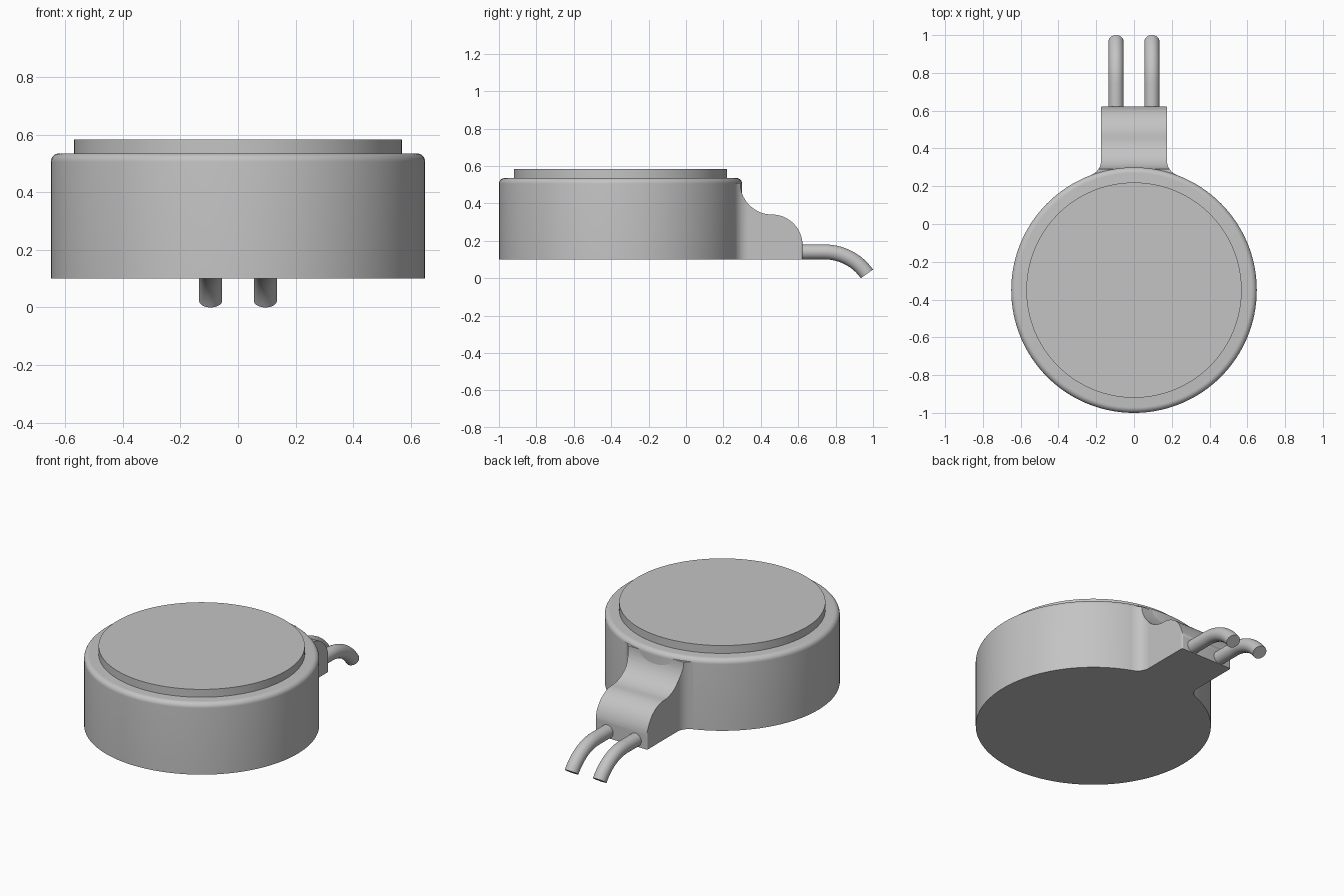
import bpy
from math import sin, cos, pi, radians, sqrt

cube = bpy.data.objects.get("Cube")
if cube:
    bpy.data.objects.remove(cube)

grey = bpy.data.materials.new("plain grey")
grey.use_nodes = True
colour = (0.55, 0.55, 0.55, 1)
grey.diffuse_color = colour
grey.node_tree.nodes["Principled BSDF"].inputs["Base Color"].default_value = colour


def loft(name, rings):
    """Skin a list of equal rings and cap both ends."""
    n = len(rings[0])
    faces = [list(range(n))[::-1], [(len(rings) - 1) * n + i for i in range(n)]]
    for r in range(len(rings) - 1):
        for i in range(n):
            j = (i + 1) % n
            faces.append([r * n + i, r * n + j, (r + 1) * n + j, (r + 1) * n + i])
    mesh = bpy.data.meshes.new(name)
    mesh.from_pydata([p for ring in rings for p in ring], [], faces)
    mesh.materials.append(grey)
    obj = bpy.data.objects.new(name, mesh)
    bpy.context.collection.objects.link(obj)
    return obj


def smooth(obj):
    bpy.ops.object.select_all(action='DESELECT')
    obj.select_set(True)
    bpy.context.view_layer.objects.active = obj
    bpy.ops.object.shade_smooth_by_angle(angle=radians(30))


CY, R, BASE, TOP, EDGE = -0.35, 0.65, 0.10, 0.535, 0.03


def disc(name, profile, n=128):
    return loft(name, [[(r * cos(2 * pi * i / n), CY + r * sin(2 * pi * i / n), z)
                        for i in range(n)] for r, z in profile])


# Round housing with a filleted top rim
rim = [(R - EDGE + EDGE * cos(a), TOP - EDGE + EDGE * sin(a))
       for a in [pi / 2 * k / 8 for k in range(9)]]
housing = disc("housing", [(R, BASE)] + rim)

# Raised plate on top
plate = disc("top_plate", [(0.57, TOP - 0.005), (0.57, 0.583)])

# Cable neck: plan half-width and S-shaped height along y
HALF, FILLET = 0.175, 0.08
fx = HALF + FILLET
fy = CY + sqrt((R + FILLET) ** 2 - fx ** 2)
y_touch = CY + (fy - CY) * R / (R + FILLET)
END, CORNER = 0.623, 0.01


def half_width(y):
    if y < y_touch:
        return fx * R / (R + FILLET) - (y_touch - y) * 0.3
    if y < fy:
        return fx - sqrt(FILLET ** 2 - (fy - y) ** 2)
    over = max(0, y - (END - CORNER))
    return HALF - CORNER + sqrt(max(0, CORNER ** 2 - over ** 2))


Y0, YM, ZM, Z0 = 0.29, 0.46, 0.34, 0.51


def height(y):
    if y <= Y0:
        return Z0
    if y <= YM:
        return Z0 - sqrt(max(0, (YM - Y0) ** 2 - (YM - y) ** 2))
    r = END - YM
    return ZM - r + sqrt(max(0, r * r - (y - YM) ** 2))


steps = [pi / 2 * k / 16 for k in range(17)]
stations = {0.1, y_touch, Y0, END - CORNER / 2}
stations |= {y_touch + (fy - y_touch) * k / 8 for k in range(9)}
stations |= {YM - (YM - Y0) * cos(a) for a in steps}
stations |= {YM + (END - YM) * sin(a) for a in steps}
ys = []
for y in sorted(stations):
    if not ys or y - ys[-1] > 0.0005:
        ys.append(y)
rings = []
for y in ys:
    w, h = half_width(y), height(y)
    rings.append([(w, y, BASE), (-w, y, BASE), (-w, y, h), (w, y, h)][::-1])
neck = loft("cable_neck", rings)

# Two wires leaving the neck and bending down
WIRE, BEND, DROP = 0.04, 0.275, radians(55)
wires = []
for side, x in (("left", 0.095), ("right", -0.095)):
    path = [(0.55, 0.14, 0)]
    for k in range(17):
        a = DROP * k / 16
        path.append((0.742 + BEND * sin(a), 0.14 - BEND * (1 - cos(a)), a))
    wires.append(loft(side + "_wire", [
        [(x - WIRE * cos(t), y + WIRE * sin(t) * sin(a), z + WIRE * sin(t) * cos(a))
         for t in [2 * pi * i / 32 for i in range(32)]] for y, z, a in path]))

# Consistent outward normals, then smooth shading with sharp edges kept
for obj in [housing, plate, neck] + wires:
    bpy.context.view_layer.objects.active = obj
    bpy.ops.object.mode_set(mode='EDIT')
    bpy.ops.mesh.select_all(action='SELECT')
    bpy.ops.mesh.normals_make_consistent(inside=False)
    bpy.ops.object.mode_set(mode='OBJECT')
    smooth(obj)
